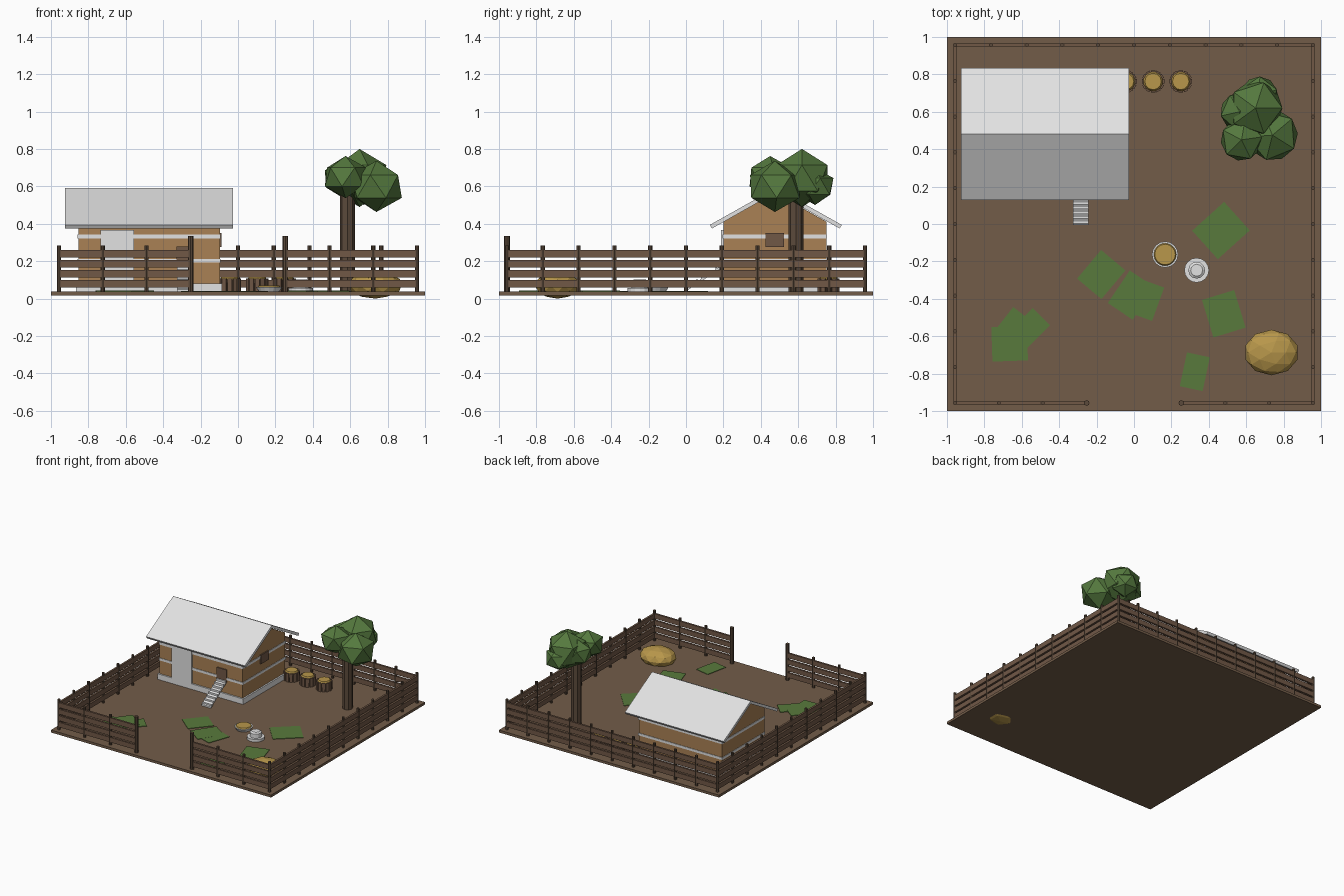
import bpy, bmesh, math
from mathutils import Matrix, Vector

cube = bpy.data.objects.get("Cube")
if cube:
    bpy.data.objects.remove(cube, do_unlink=True)


def material(name, r, g, b):
    m = bpy.data.materials.new(name)
    m.use_nodes = True
    m.diffuse_color = (r, g, b, 1)
    m.node_tree.nodes["Principled BSDF"].inputs["Base Color"].default_value = (r, g, b, 1)
    return m


soil = material("soil brown", .17, .108, .066)
timber = material("fence brown", .165, .098, .062)
bark = material("bark brown", .105, .068, .043)
wall = material("wall tan", .40, .22, .09)
grey = material("light grey", .76, .76, .76)
gold = material("straw gold", .48, .31, .07)
grass = material("grass green", .098, .195, .045)
leaf = material("leaf green", .09, .19, .048)


def finish(name, bm, mat):
    bmesh.ops.recalc_face_normals(bm, faces=bm.faces)
    mesh = bpy.data.meshes.new(name)
    bm.to_mesh(mesh)
    bm.free()
    mesh.materials.append(mat)
    ob = bpy.data.objects.new(name, mesh)
    bpy.context.collection.objects.link(ob)
    return ob


def add_box(bm, lo, hi):
    lo, hi = Vector(lo), Vector(hi)
    bmesh.ops.create_cube(bm, size=1, matrix=Matrix.Translation((lo + hi) / 2)
                          @ Matrix.Diagonal((*(hi - lo), 1)))


def box(name, lo, hi, mat):
    bm = bmesh.new()
    add_box(bm, lo, hi)
    return finish(name, bm, mat)


def add_cyl(bm, x, y, z0, z1, r, r2=None, sides=12):
    bmesh.ops.create_cone(bm, cap_ends=True, segments=sides, radius1=r,
                          radius2=r if r2 is None else r2, depth=z1 - z0,
                          matrix=Matrix.Translation((x, y, (z0 + z1) / 2)))


def cyl(name, x, y, z0, z1, r, mat, r2=None, sides=12):
    bm = bmesh.new()
    add_cyl(bm, x, y, z0, z1, r, r2, sides)
    return finish(name, bm, mat)


def prism(name, outline, x0, x1, mat):
    # Extrude a (y, z) outline along x
    bm = bmesh.new()
    face = bm.faces.new([bm.verts.new((x0, y, z)) for y, z in outline])
    ext = bmesh.ops.extrude_face_region(bm, geom=[face])["geom"]
    bmesh.ops.translate(bm, vec=(x1 - x0, 0, 0),
                        verts=[v for v in ext if isinstance(v, bmesh.types.BMVert)])
    return finish(name, bm, mat)


def blob(name, centre, radii, mat, turn=0, level=1):
    bm = bmesh.new()
    bmesh.ops.create_icosphere(bm, subdivisions=level, radius=1,
                               matrix=Matrix.Translation(centre) @ Matrix.Diagonal((*radii, 1))
                               @ Matrix.Rotation(turn, 4, 'Z'))
    return finish(name, bm, mat)


TOP = .037
box("ground", (-1, -1, .017), (1, 1, TOP), soil)

# Fence: posts and four boards for each run
E = .957


def fence(name, a, b, spans):
    a, b = Vector(a), Vector(b)
    posts, rails = bmesh.new(), bmesh.new()
    for i in range(spans + 1):
        p = a.lerp(b, i / spans)
        add_cyl(posts, p.x, p.y, TOP, .285, .011, sides=8)
    pad = Vector((0, .008)) if abs(a.y - b.y) < .01 else Vector((.008, 0))
    for z in (.08, .133, .187, .241):
        add_box(rails, (*(a - pad), z - .02), (*(b + pad), z + .02))
    finish(name + "_posts", posts, bark)
    finish(name + "_boards", rails, timber)


fence("back_fence", (-E, E), (E, E), 10)
fence("left_fence", (E, -E), (E, E), 10)
fence("right_fence", (-E, -E), (-E, E), 10)
for side, x0, x1 in (("right", -E, -.255), ("left", .255, E)):
    fence("front_fence_" + side, (x0, -E), (x1, -E), 3)
    cyl("gate_post_" + side, math.copysign(.253, x0), -E, TOP, .335, .015, bark, sides=8)

# Hut body
X0, X1, Y0, Y1, YC = -.853, -.097, .2, .75, .477
box("foundation", (X0 - .012, Y0 - .012, TOP), (X1 + .012, Y1 + .012, .082), grey)
prism("hut_walls", [(Y0, .08), (Y1, .08), (Y1, .412), (YC, .566), (Y0, .412)], X0, X1, wall)
for z in (.202, .332):
    box("wall_band", (X0 - .004, Y0 - .004, z - .01), (X1 + .004, Y1 + .004, z + .01), grey)
box("door", (-.735, Y0 - .012, .08), (-.555, Y0, .367), grey)
box("hatch", (-.328, Y0 - .009, .175), (-.24, Y0, .278), timber)
box("side_window", (X1, .425, .277), (X1 + .009, .525, .352), timber)

# Roof slopes
for name, s in (("roof_front", -1), ("roof_back", 1)):
    prism(name, [(.48, .592), (.48, .568), (.48 + s * .341, .375), (.48 + s * .353, .394)],
          -.925, -.027, grey)

# Ramp with rungs
foot, head = Vector((-.285, -.005, TOP)), Vector((-.285, Y0, .178))
prism("ramp", [(foot.y, foot.z), (foot.y, foot.z + .012), (head.y, head.z + .006),
               (head.y, head.z - .008)], -.327, -.243, grey)
bm = bmesh.new()
for i in range(8):
    c = foot.lerp(head, (i + .5) / 8)
    add_box(bm, (-.327, c.y - .005, c.z), (-.243, c.y + .005, c.z + .02))
finish("ramp_rungs", bm, grey)

# Tree
cyl("trunk", .585, .587, TOP, .56, .04, bark, sides=8)
for i, (x, y, z, r) in enumerate([(.65, .62, .645, .16), (.74, .475, .6, .152),
                                  (.575, .45, .65, .125), (.565, .6, .64, .115),
                                  (.67, .69, .6, .11)]):
    blob("foliage", (x, y, z), (r, r, r * (.97 if i == 0 else .9)), leaf, turn=i * .7)

# Slatted tubs filled with straw
for x in (-.045, .102, .25):
    cyl("tub", x, .762, TOP, .1, .052, bark, r2=.055)
    bm = bmesh.new()
    for k in range(12):
        a = k * math.tau / 12
        bmesh.ops.create_cube(bm, size=1, matrix=Matrix.Translation((x, .762, .072))
                              @ Matrix.Rotation(a, 4, 'Z') @ Matrix.Translation((.055, 0, 0))
                              @ Matrix.Diagonal((.01, .024, .07, 1)))
    finish("tub_slats", bm, timber)
    cyl("tub_straw", x, .762, .1, .116, .054, gold, r2=.044)

# Feed dish
cyl("feed_dish", .166, -.163, TOP, .062, .055, grey, r2=.07, sides=16)
cyl("feed", .166, -.163, .06, .07, .062, gold, r2=.055, sides=16)

# Drinker
cyl("drinker_tray", .335, -.247, TOP, .058, .066, grey, sides=16)
cyl("drinker_tank", .335, -.247, .058, .093, .045, grey, sides=12)
cyl("drinker_cap", .335, -.247, .093, .102, .045, grey, r2=.032, sides=12)

# Straw heap
blob("straw_heap", (.735, -.687, .072), (.147, .122, .072), gold, level=2)

# Grass patches: x, y, width, depth, angle
patches = [(.465, -.035, .23, .205, 42), (-.175, -.27, .2, .17, 50), (.035, -.395, .2, .19, -20),
           (-.015, -.38, .21, .16, 56), (.48, -.48, .18, .21, 17), (.325, -.79, .125, .185, -12),
           (-.665, -.64, .19, .185, 2), (-.58, -.58, .24, .13, 45), (-.63, -.57, .18, .18, -38)]
for i, (x, y, w, d, a) in enumerate(patches):
    bm = bmesh.new()
    bmesh.ops.create_cube(bm, size=1, matrix=Matrix.Translation((x, y, TOP + .002 + i * .0003))
                          @ Matrix.Rotation(math.radians(a), 4, 'Z')
                          @ Matrix.Diagonal((w, d, .004, 1)))
    finish("grass_patch", bm, grass)
